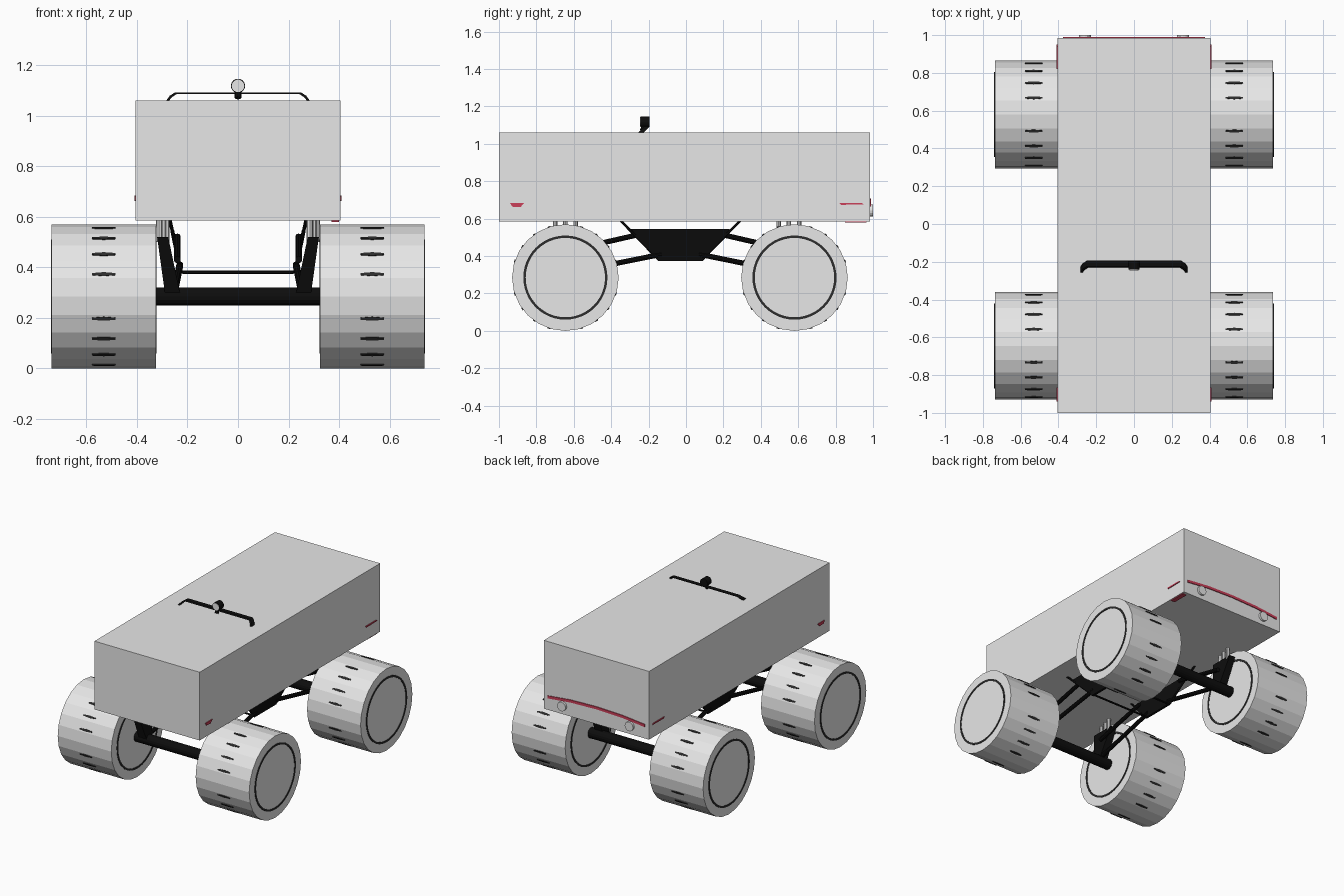
import bpy, bmesh, math
from mathutils import Vector, Matrix

cube = bpy.data.objects.get("Cube")
if cube:
    bpy.data.objects.remove(cube, do_unlink=True)


def material(name, rgb):
    m = bpy.data.materials.new(name)
    m.use_nodes = True
    m.diffuse_color = (*rgb, 1)
    m.node_tree.nodes["Principled BSDF"].inputs["Base Color"].default_value = (*rgb, 1)
    return m


GREY = material("light grey", (0.8, 0.8, 0.8))
BLACK = material("black", (0.004, 0.004, 0.004))
DARK = material("dark rubber", (0.025, 0.025, 0.025))
RED = material("red", (0.6, 0.05, 0.1))


def finish(name, bm, mat):
    bmesh.ops.recalc_face_normals(bm, faces=bm.faces)
    me = bpy.data.meshes.new(name)
    bm.to_mesh(me)
    bm.free()
    me.materials.append(mat)
    ob = bpy.data.objects.new(name, me)
    bpy.context.collection.objects.link(ob)
    return ob


def loft(name, a, b, mat):
    """Solid between two matching loops of points."""
    bm = bmesh.new()
    va = [bm.verts.new(p) for p in a]
    vb = [bm.verts.new(p) for p in b]
    bm.faces.new(va)
    bm.faces.new(vb)
    n = len(va)
    for i in range(n):
        j = (i + 1) % n
        bm.faces.new((va[i], va[j], vb[j], vb[i]))
    return finish(name, bm, mat)


def rect(x, y, z, hx, hy):
    return [(x + i * hx, y + j * hy, z) for i, j in ((-1, -1), (1, -1), (1, 1), (-1, 1))]


def box(name, lo, hi, mat):
    cx, cy = (lo[0] + hi[0]) / 2, (lo[1] + hi[1]) / 2
    hx, hy = (hi[0] - lo[0]) / 2, (hi[1] - lo[1]) / 2
    return loft(name, rect(cx, cy, lo[2], hx, hy), rect(cx, cy, hi[2], hx, hy), mat)


def rod(name, a, b, r, mat, sides=12):
    a, b = Vector(a), Vector(b)
    bm = bmesh.new()
    turn = (b - a).to_track_quat("Z", "Y").to_matrix().to_4x4()
    bmesh.ops.create_cone(bm, cap_ends=True, segments=sides, radius1=r, radius2=r,
                          depth=(b - a).length, matrix=Matrix.Translation((a + b) / 2) @ turn)
    return finish(name, bm, mat)


def ring(name, x, y, z, r1, r2, half, mat, sides=48):
    bm = bmesh.new()
    rows = []
    for dx, r in ((-half, r1), (half, r1), (half, r2), (-half, r2)):
        rows.append([bm.verts.new((x + dx, y + r * math.cos(t), z + r * math.sin(t)))
                     for t in (2 * math.pi * k / sides for k in range(sides))])
    for i in range(4):
        p, q = rows[i], rows[(i + 1) % 4]
        for k in range(sides):
            m = (k + 1) % sides
            bm.faces.new((p[k], p[m], q[m], q[k]))
    return finish(name, bm, mat)


# Wheels
R = 0.285
X_IN, X_OUT = 0.325, 0.737


def wheel(label, side, y):
    rod(label + "_wheel", (side * X_IN, y, R), (side * X_OUT, y, R), R, GREY, 24)
    for part, x in (("inner", X_IN), ("outer", X_OUT)):
        ring(f"{label}_{part}_rim_line", side * x, y, R, 0.212, 0.225, 0.003, DARK)
    # Tread marks around the tyre
    bm = bmesh.new()
    for k in range(20):
        if k % 5 == 0:
            continue
        t = math.radians(18 * k)
        place = (Matrix.Translation((side * 0.531, y, R)) @ Matrix.Rotation(t, 4, "X")
                 @ Matrix.Translation((0, 0, R - 0.002)) @ Matrix.Diagonal((0.054, 0.008, 1, 1)))
        bmesh.ops.create_cone(bm, cap_ends=True, segments=6, radius1=1, radius2=1,
                              depth=0.008, matrix=place)
    finish(label + "_tread_marks", bm, DARK)


# Body
box("body", (-0.405, -1, 0.585), (0.405, 0.985, 1.06), GREY)

# Running gear
for end, y, d in (("front", -0.645, 1), ("rear", 0.58, -1)):
    rod(end + "_axle", (-0.33, y, R), (0.33, y, R), 0.036, BLACK, 16)
    for hand, s in (("left", 1), ("right", -1)):
        label = end + "_" + hand
        wheel(label, s, y)
        # Shock tower with three posts
        ty = y if d > 0 else y - 0.03
        loft(label + "_shock_tower", rect(s * 0.258, ty, 0.29, 0.03, 0.03),
             rect(s * 0.298, ty, 0.52, 0.022, 0.085), BLACK)
        for k in (-1, 0, 1):
            px, py = s * 0.298 + 0.014 * k, ty + 0.055 * k
            rod(f"{label}_shock_post_{k + 2}", (px, py, 0.5), (px, py, 0.59), 0.012, GREY, 8)
        # Suspension links
        mid = -0.03
        rod(label + "_upper_link", (s * 0.24, mid - d * 0.2, 0.52),
            (s * 0.24, y + d * 0.02, 0.43), 0.014, BLACK, 10)
        rod(label + "_lower_link", (s * 0.23, mid - d * 0.1, 0.41),
            (s * 0.25, y + d * 0.02, 0.31), 0.014, BLACK, 10)
        # Body strut
        rod(label + "_body_strut", (s * 0.27, mid - d * 0.32, 0.59),
            (s * 0.225, mid - d * 0.12, 0.385), 0.007, BLACK, 6)
    rod(end + "_chassis_crossbar", (-0.22, -0.03 - d * 0.11, 0.381),
        (0.22, -0.03 - d * 0.11, 0.381), 0.007, BLACK, 6)

# Chassis side plates
for hand, s in (("left", 1), ("right", -1)):
    loft(hand + "_chassis_plate", rect(s * 0.225, -0.03, 0.375, 0.008, 0.12),
         rect(s * 0.26, -0.03, 0.545, 0.008, 0.265), BLACK)

# Roof bar and lamp
outer = [(-0.285, 1.058), (-0.27, 1.079), (-0.25, 1.092), (0.25, 1.092), (0.27, 1.079), (0.285, 1.058)]
inner = [(x * 0.975, z - 0.007) for x, z in reversed(outer)]
bar = outer + inner
loft("roof_bar", [(x, z - 1.316, z) for x, z in bar], [(x, z - 1.286, z) for x, z in bar], BLACK)
rod("roof_lamp", (0, -0.242, 1.118), (0, -0.195, 1.118), 0.028, BLACK, 20)
rod("roof_lamp_lens", (0, -0.245, 1.118), (0, -0.241, 1.118), 0.025, GREY, 20)
rod("roof_lamp_stem", (0, -0.235, 1.07), (0, -0.215, 1.11), 0.013, BLACK, 8)

# Rear light strip and round lights
upper = [(-0.375, 0.684), (-0.2, 0.702), (0, 0.708), (0.2, 0.702), (0.375, 0.684)]
strip = upper + [(x, z - 0.018) for x, z in reversed(upper)]
loft("rear_light_strip", [(x, 0.982, z) for x, z in strip], [(x, 0.99, z) for x, z in strip], RED)
for hand, s in (("left", 1), ("right", -1)):
    rod(hand + "_rear_light", (s * 0.26, 0.98, 0.643), (s * 0.26, 1.0, 0.643), 0.032, GREY, 16)
    # Side markers
    front = [(-0.94, 0.683), (-0.865, 0.683), (-0.885, 0.662), (-0.93, 0.664)]
    back = [(0.82, 0.684), (0.94, 0.684), (0.95, 0.676), (0.83, 0.674)]
    for end, prof in (("front", front), ("rear", back)):
        loft(f"{hand}_{end}_side_marker", [(s * 0.402, y, z) for y, z in prof],
             [(s * 0.41, y, z) for y, z in prof], RED)

# Small plate under the rear corner
box("rear_under_marker", (0.37, 0.85, 0.579), (0.4, 0.965, 0.587), RED)
